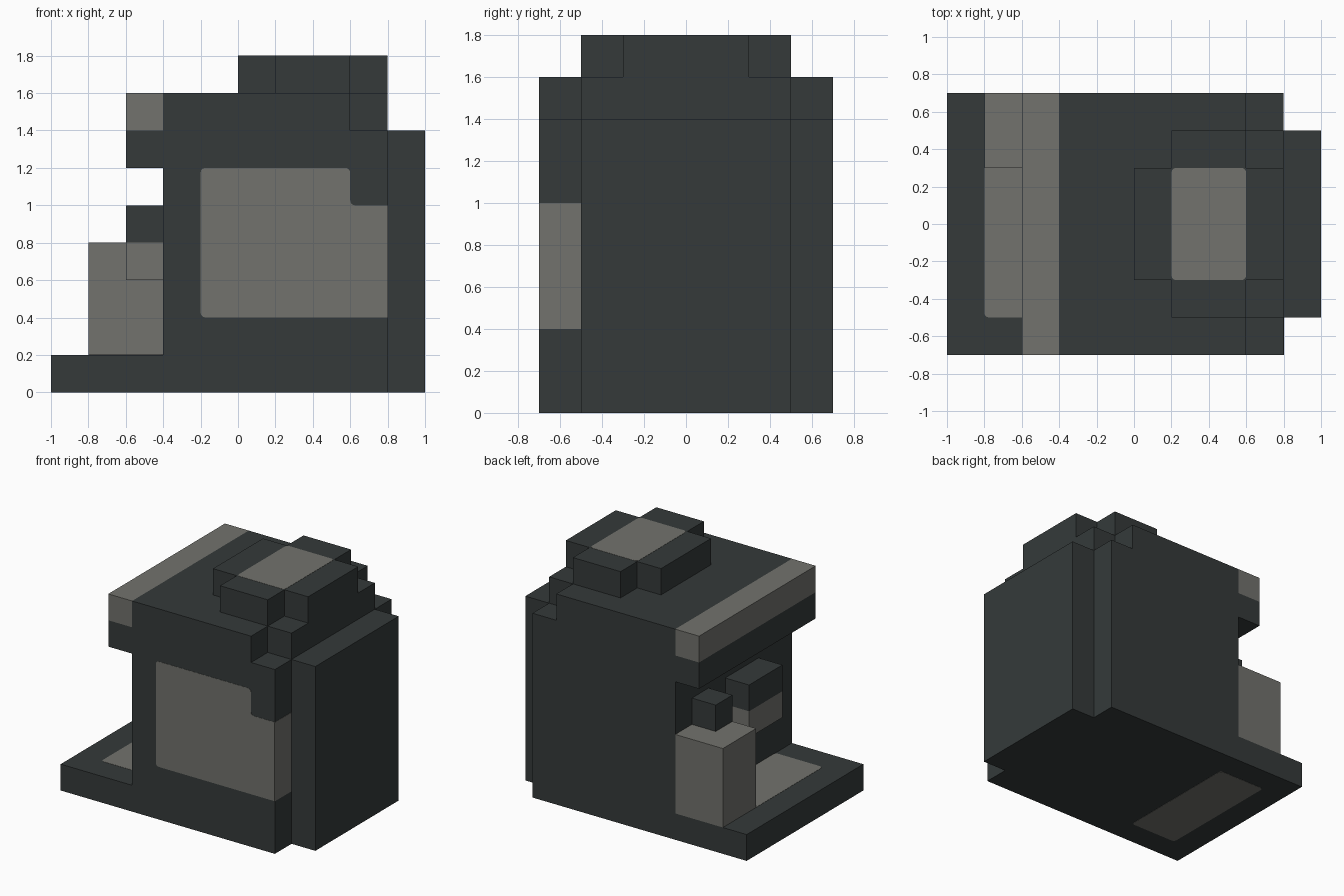
import bpy
import bmesh
from mathutils import Vector

default_cube = bpy.data.objects.get("Cube")
if default_cube:
    bpy.data.objects.remove(default_cube, do_unlink=True)


def make_material(name, color):
    mat = bpy.data.materials.new(name)
    mat.use_nodes = True
    mat.diffuse_color = color
    mat.node_tree.nodes["Principled BSDF"].inputs["Base Color"].default_value = color
    return mat


DARK = make_material("charcoal", (0.035, 0.042, 0.042, 1))
GREY = make_material("warm grey", (0.168, 0.168, 0.153, 1))
SKIN = 0.0015  # how far painted plates stand proud of a surface


def prism(name, outline, axis, low, high, mat, rounded=()):
    """Extrude a flat outline along an axis, rounding the listed corners."""
    place = {"x": lambda a, b: (low, a, b),
             "y": lambda a, b: (a, low, b),
             "z": lambda a, b: (a, b, low)}[axis]
    bm = bmesh.new()
    verts = [bm.verts.new(place(a, b)) for a, b in outline]
    bm.faces.new(verts)
    if rounded:
        bmesh.ops.bevel(bm, geom=[verts[i] for i in rounded], offset=0.025,
                        segments=3, profile=0.5, affect='VERTICES')
    grown = bmesh.ops.extrude_face_region(bm, geom=bm.faces[:])["geom"]
    shift = Vector([high - low if axis == n else 0 for n in "xyz"])
    bmesh.ops.translate(bm, vec=shift,
                        verts=[g for g in grown if isinstance(g, bmesh.types.BMVert)])
    bmesh.ops.recalc_face_normals(bm, faces=bm.faces[:])
    mesh = bpy.data.meshes.new(name)
    bm.to_mesh(mesh)
    bm.free()
    mesh.materials.append(mat)
    obj = bpy.data.objects.new(name, mesh)
    bpy.context.collection.objects.link(obj)
    return obj


def rect(a0, a1, b0, b1):
    return [(a0, b0), (a1, b0), (a1, b1), (a0, b1)]


def box(name, x, y, z, mat):
    return prism(name, rect(*x, *y), "z", *z, mat)


def plate(name, outline, axis, level, mat, rounded=()):
    return prism(name, outline, axis, level - SKIN, level + SKIN, mat, rounded)


# Shell: side profile with base tray, wall, hood and stepped shoulder
shell = [(-1, 0), (0.8, 0), (0.8, 1.4), (0.6, 1.4), (0.6, 1.6), (-0.4, 1.6),
         (-0.4, 1.4), (-0.6, 1.4), (-0.6, 1.2), (-0.4, 1.2), (-0.4, 0.2), (-1, 0.2)]
prism("body_shell", shell, "y", -0.7, 0.7, DARK)
box("hood_trim", (-0.6, -0.4), (-0.7, 0.7), (1.4, 1.6), GREY)

# Rear tank and shoulder block
box("rear_tank", (0.8, 1), (-0.5, 0.5), (0, 1.4), DARK)
box("shoulder_block", (0.6, 0.8), (-0.5, 0.5), (1.4, 1.6), DARK)

# Cross-shaped lid with a grey cap
quarter = [(0.4, 0.3), (0.2, 0.3), (0.2, 0.5)]
right_half = [(a, -b) for a, b in quarter] + [(a, b) for a, b in reversed(quarter)]
left_half = [(-a, -b) for a, b in reversed(right_half)]
left_half = [(-a, b) for a, b in reversed(right_half)]
cross = [(0.4 + a, b) for a, b in
         right_half[2::-1] + right_half[:2:-1][::-1] + left_half[:3] + left_half[3:]]
cross = [(0.4 + sx * a, sy * b)
         for sx, sy, step in ((1, 1, 1), (-1, 1, -1), (-1, -1, 1), (1, -1, -1))
         for a, b in quarter[::step]]
prism("lid", cross, "z", 1.6, 1.8, DARK)
plate("lid_cap", rect(0.2, 0.6, -0.3, 0.3), "z", 1.8, GREY, range(4))

# Brewing spout
box("spout_top", (-0.6, -0.4), (-0.3, 0.1), (0.8, 1), DARK)
box("spout_tip", (-0.6, -0.4), (-0.3, 0.1), (0.6, 0.8), GREY)

# Side canister with its knob
box("canister", (-0.8, -0.4), (0.3, 0.7), (0.2, 0.8), GREY)
box("canister_knob", (-0.6, -0.4), (0.3, 0.5), (0.8, 1), DARK)

# Drip tray and underside panels
for name, level in (("drip_tray", 0.2), ("underside_panel", 0)):
    plate(name, rect(-0.8, -0.4, -0.5, 0.5), "z", level, GREY, range(4))

# Front panel, wrapping round the corner
front = [(-0.2, 0.4), (0.8, 0.4), (0.8, 1), (0.6, 1), (0.6, 1.2), (-0.2, 1.2)]
plate("front_panel", front, "y", -0.7, GREY, (0, 3, 4, 5))
plate("front_panel_return", rect(-0.7, -0.5, 0.4, 1), "x", 0.8, GREY)
